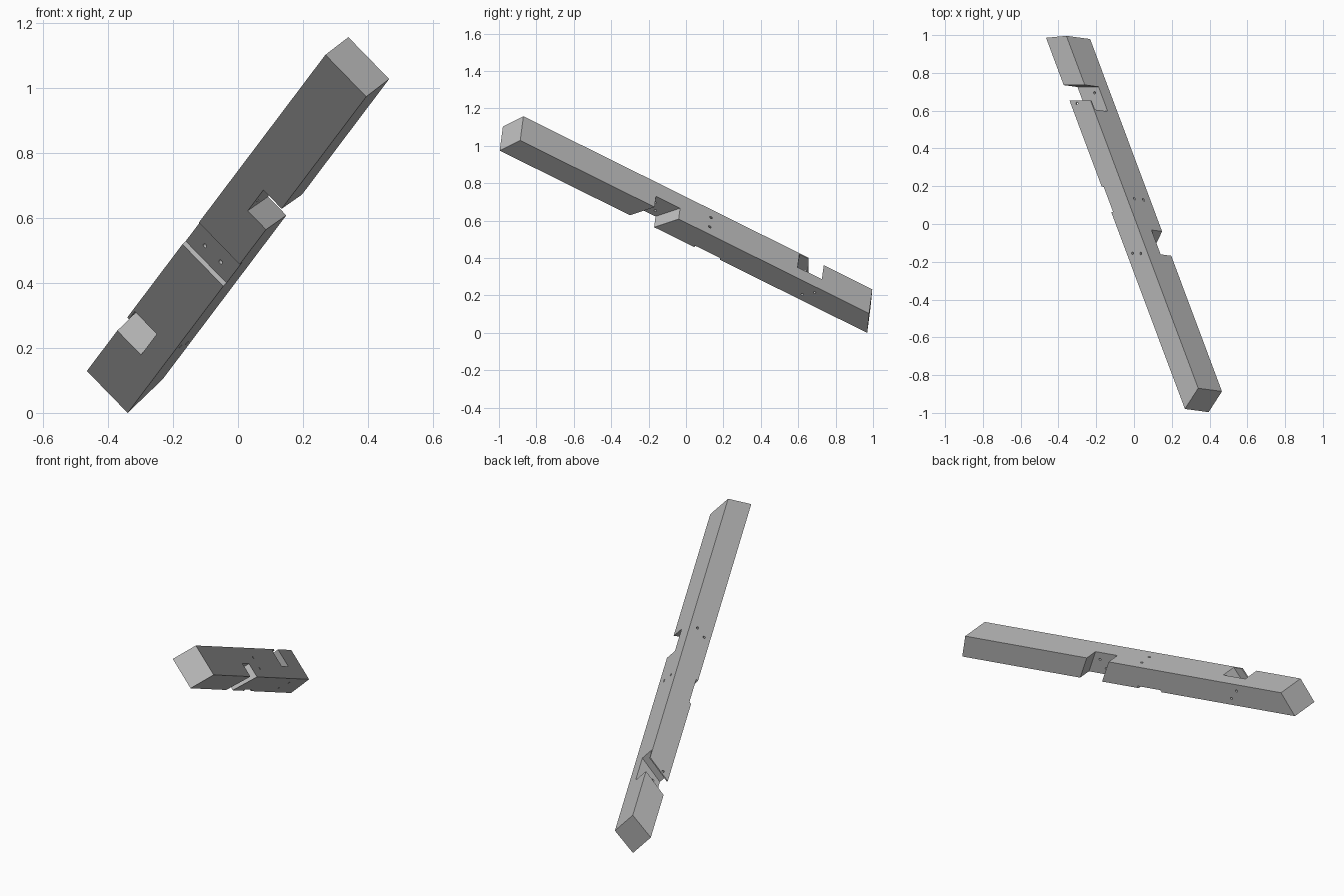
import bpy, bmesh
from mathutils import Vector, Matrix

cube = bpy.data.objects.get("Cube")
if cube:
    bpy.data.objects.remove(cube, do_unlink=True)

WIDTH, DEPTH = 0.181, 0.133

# Beam frame: local x runs down the length, y across the width, z out of the front face
along = Vector((-0.318, 0.85, -0.4215)).normalized()
across = Vector((0.69, -0.083, -0.718))
out = along.cross(across).normalized()
across = out.cross(along)
frame = Matrix((along, across, out)).transposed().to_4x4()
frame.translation = (0.27, -0.975, 1.11)

timber = bpy.data.materials.new("grey_timber")
timber.use_nodes = True
GREY = (0.5, 0.5, 0.5, 1)
timber.diffuse_color = GREY
timber.node_tree.nodes["Principled BSDF"].inputs["Base Color"].default_value = GREY


def make(name, bm):
    bmesh.ops.recalc_face_normals(bm, faces=bm.faces)
    mesh = bpy.data.meshes.new(name)
    bm.to_mesh(mesh)
    bm.free()
    mesh.materials.append(timber)
    obj = bpy.data.objects.new(name, mesh)
    bpy.context.collection.objects.link(obj)
    return obj


def slanted_prism(name, profile, low, high):
    """Profile of (length, width, slant), swept through the depth."""
    bm = bmesh.new()
    rings = [[bm.verts.new((s - slant * v, u, v)) for s, u, slant in profile]
             for v in (low, high)]
    bm.faces.new(rings[0])
    bm.faces.new(rings[1])
    count = len(profile)
    for i in range(count):
        j = (i + 1) % count
        bm.faces.new((rings[0][i], rings[0][j], rings[1][j], rings[1][i]))
    return make(name, bm)


def peg_cutter(name, start, end, radius=0.007):
    start, end = Vector(start), Vector(end)
    axis = end - start
    turn = axis.to_track_quat('Z', 'Y').to_matrix().to_4x4()
    bm = bmesh.new()
    bmesh.ops.create_cone(bm, cap_ends=True, segments=12, radius1=radius, radius2=radius,
                          depth=axis.length * 1.4,
                          matrix=Matrix.Translation((start + end) / 2) @ turn)
    return make(name, bm)


def box_profile(s0, s1, u0, u1, slant):
    return [(s0, u0, slant), (s1, u0, slant), (s1, u1, slant), (s0, u1, slant)]


# Beam with mitred ends
beam = slanted_prism("timber_brace", [(0, 0, 0.36), (2.313, 0, -0.52),
                                      (2.313, WIDTH, -0.52), (0, WIDTH, 0.36)], -DEPTH, 0)

# Half-lap notches on opposite sides, the lower one with a thin overhanging lip
LAP = -0.6
lip_notch = [(s, u, LAP) for s, u in ((1.922, -0.03), (2.018, -0.03), (2.018, 0.105),
                                      (1.865, 0.105), (1.865, 0.008), (1.922, 0.008))]
cutters = [
    slanted_prism("upper_notch", box_profile(0.82, 0.972, 0.1, 0.22, 0.55), -0.17, 0.03),
    slanted_prism("lower_notch", lip_notch, -0.17, 0.03),
    slanted_prism("shallow_housing", box_profile(1.227, 1.386, -0.03, 0.22, LAP), -0.012, 0.03),
]

# Peg holes across the width, then through the depth
for s, v in ((0.948, -0.037), (0.915, -0.088), (1.88, -0.04), (1.925, -0.093)):
    cutters.append(peg_cutter("side_peg_hole", (s, 0, v), (s, WIDTH, v)))
for u in (0.057, 0.127):
    cutters.append(peg_cutter("face_peg_hole", (1.235, u, -DEPTH), (1.325, u, 0)))

for cutter in cutters:
    cut = beam.modifiers.new(cutter.name, 'BOOLEAN')
    cut.operation = 'DIFFERENCE'
    cut.solver = 'EXACT'
    cut.object = cutter
    cutter.hide_render = True

# Bake the cuts and remove the cutters
bpy.context.view_layer.update()
graph = bpy.context.evaluated_depsgraph_get()
baked = bpy.data.meshes.new_from_object(beam.evaluated_get(graph))
beam.modifiers.clear()
beam.data = baked
for cutter in cutters:
    bpy.data.objects.remove(cutter, do_unlink=True)

# Lean the beam into place, centred and resting on the ground
baked.transform(frame)
spans = [(min(c), max(c)) for c in zip(*(v.co for v in baked.vertices))]
baked.transform(Matrix.Translation((-sum(spans[0]) / 2, -sum(spans[1]) / 2, -spans[2][0])))
